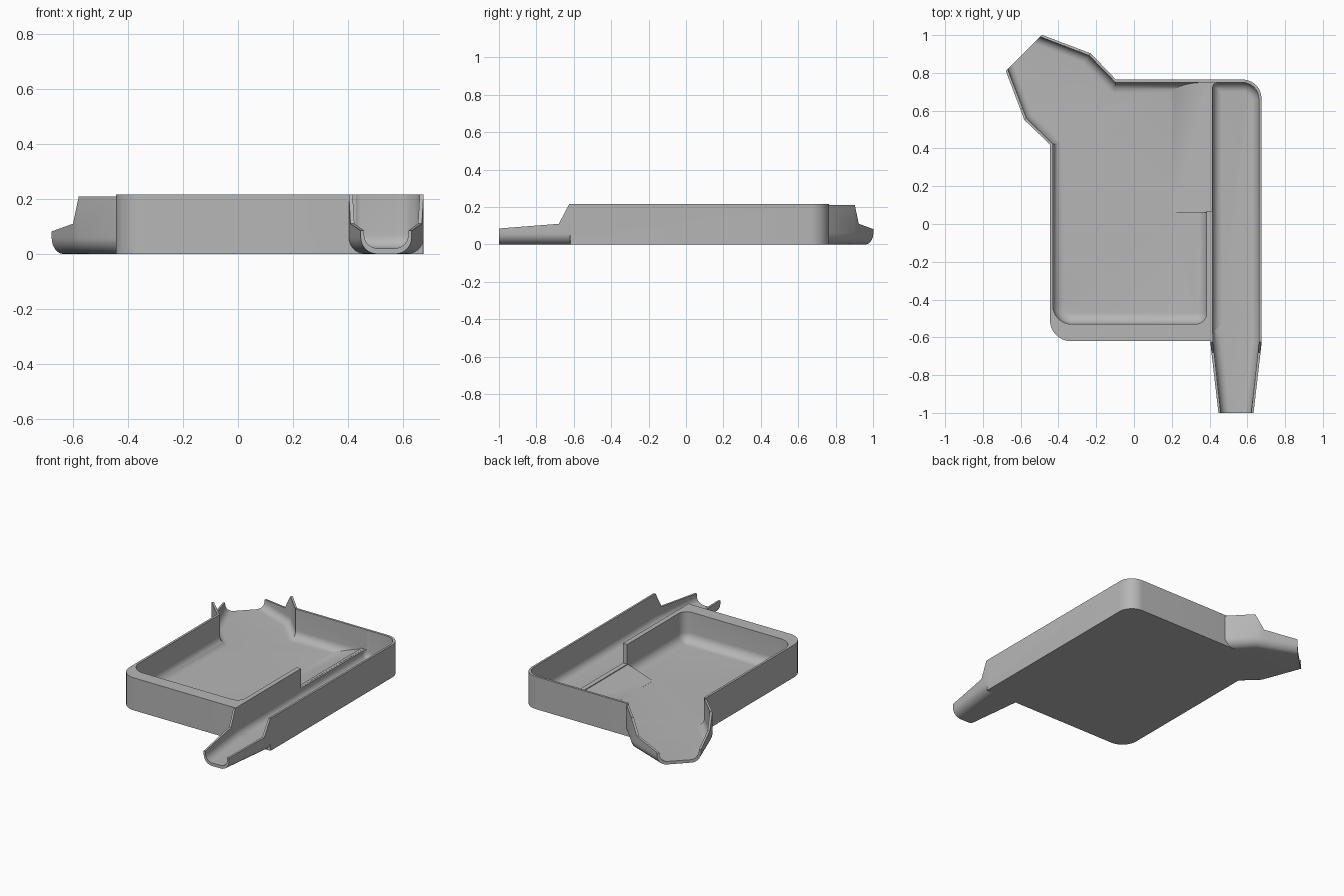
import bpy, bmesh
from math import sin, cos, pi
from mathutils import Vector

cube = bpy.data.objects.get("Cube")
if cube:
    bpy.data.objects.remove(cube, do_unlink=True)

grey = bpy.data.materials.new("plain grey")
grey.use_nodes = True
grey.diffuse_color = (0.47, 0.47, 0.47, 1)
grey.node_tree.nodes["Principled BSDF"].inputs["Base Color"].default_value = grey.diffuse_color

HEIGHT, FLOOR, FILLET = 0.217, 0.02, 0.06


def loft(name, rings):
    """Closed solid skinned through rings with equal point counts."""
    bm = bmesh.new()
    rows = [[bm.verts.new(p) for p in ring] for ring in rings]
    n = len(rows[0])
    for a, b in zip(rows, rows[1:]):
        for i in range(n):
            j = (i + 1) % n
            bm.faces.new((a[i], a[j], b[j], b[i]))
    bm.faces.new(rows[0])
    bm.faces.new(rows[-1])
    bmesh.ops.recalc_face_normals(bm, faces=bm.faces)
    mesh = bpy.data.meshes.new(name)
    bm.to_mesh(mesh)
    bm.free()
    mesh.materials.append(grey)
    obj = bpy.data.objects.new(name, mesh)
    bpy.context.collection.objects.link(obj)
    return obj


def rounded_rect(x0, x1, y0, y1, radii, z, inset=0.0, steps=8):
    """Outline with its own radius per corner: front -x, front +x, back +x, back -x."""
    x0, x1, y0, y1 = x0 + inset, x1 - inset, y0 + inset, y1 - inset
    ring = []
    corners = ((x0, y0, 1, 1), (x1, y0, -1, 1), (x1, y1, -1, -1), (x0, y1, 1, -1))
    for k, ((x, y, sx, sy), radius) in enumerate(zip(corners, radii)):
        r = max(radius - inset, 0.003)
        for i in range(steps + 1):
            a = pi + (k + i / steps) * pi / 2
            ring.append((x + sx * r + r * cos(a), y + sy * r + r * sin(a), z))
    return ring


def basin(name, x0, x1, y0, y1, radii, fillet):
    """Cutter with rounded plan corners and a filleted bottom."""
    rings = []
    for i in range(9):
        a = i / 8 * pi / 2
        rings.append(rounded_rect(x0, x1, y0, y1, radii, FLOOR + fillet * (1 - sin(a)),
                                  fillet * (1 - cos(a))))
    rings.insert(0, rounded_rect(x0, x1, y0, y1, radii, 0.4))
    return loft(name, rings)


def trough(name, origin, axis, stations, bottom, fillet):
    """U section lofted along an axis; stations are (distance, half width, top)."""
    axis = Vector(axis).normalized()
    side = Vector((-axis.y, axis.x, 0))
    rings = []
    for dist, half, top in stations:
        right = [(half, top)]
        for i in range(9):
            a = i / 8 * pi / 2
            right.append((half - fillet * (1 - cos(a)), bottom + fillet * (1 - sin(a))))
        profile = right + [(-t, z) for t, z in reversed(right)]
        rings.append([Vector(origin) + axis * dist + side * t + Vector((0, 0, z))
                      for t, z in profile])
    return loft(name, rings)


def box(name, x0, x1, y0, y1, z0, z1):
    return loft(name, [[(x0, y0, z), (x1, y0, z), (x1, y1, z), (x0, y1, z)] for z in (z0, z1)])


def combine(target, other, operation):
    other.hide_render = True
    mod = target.modifiers.new(operation.lower(), "BOOLEAN")
    mod.operation, mod.object, mod.solver = operation, other, "EXACT"
    bpy.context.view_layer.objects.active = target
    bpy.ops.object.modifier_apply(modifier=mod.name)
    bpy.data.objects.remove(other, do_unlink=True)


# Outer body, spout and corner scoop
body_size = (-0.445, 0.675, -0.62, 0.765, (0.11, 0.003, 0.1, 0.003))
tray = loft("sorting_tray", [rounded_rect(*body_size, z) for z in (0, HEIGHT)])
spout_at, spout_dir = (0.54, -0.62, 0), (0, -1, 0)
scoop_at, scoop_dir = (-0.2725, 0.595, 0), (-1, 1, 0)
combine(tray, trough("spout", spout_at, spout_dir,
                     [(-0.03, 0.134, 0.215), (0.005, 0.136, 0.215), (0.06, 0.13, 0.11),
                      (0.38, 0.093, 0.085)], 0, FILLET), "UNION")
combine(tray, trough("scoop", scoop_at, scoop_dir,
                     [(-0.05, 0.244, 0.21), (0.186, 0.249, 0.21), (0.24, 0.225, 0.11),
                      (0.44, 0.135, 0.082)], 0, FILLET), "UNION")

# Main basin and side channel, leaving the divider between them
combine(tray, basin("main_basin", -0.43, 0.385, -0.53, 0.75,
                    (0.1, 0.06, 0.01, 0.1), FILLET), "DIFFERENCE")
combine(tray, basin("channel", 0.4165, 0.6615, -0.58, 0.75,
                    (0.003, 0.003, 0.09, 0.03), 0.05), "DIFFERENCE")
combine(tray, trough("spout_hollow", spout_at, spout_dir,
                     [(-0.2, 0.1225, 0.4), (0, 0.1225, 0.4), (0.42, 0.076, 0.4)],
                     FLOOR, 0.05), "DIFFERENCE")
combine(tray, trough("scoop_hollow", scoop_at, scoop_dir,
                     [(-0.15, 0.23, 0.4), (0.184, 0.235, 0.4), (0.5, 0.094, 0.4)],
                     FLOOR, 0.05), "DIFFERENCE")

# Gap behind the divider, with a ramp up to a low sill
combine(tray, box("divider_gap", 0.37, 0.43, 0.07, 0.75, 0.085, 0.4), "DIFFERENCE")
ramp = loft("ramp", [[(0.2, y, 0.01), (0.405, y, 0.01), (0.405, y, 0.086), (0.2, y, 0.0202)]
                     for y in (0.06, 0.757)])
combine(tray, ramp, "UNION")

# Smooth the fillets, keep the rims sharp
bpy.ops.object.select_all(action="DESELECT")
tray.select_set(True)
bpy.context.view_layer.objects.active = tray
bpy.ops.object.shade_smooth_by_angle(angle=pi / 6)
